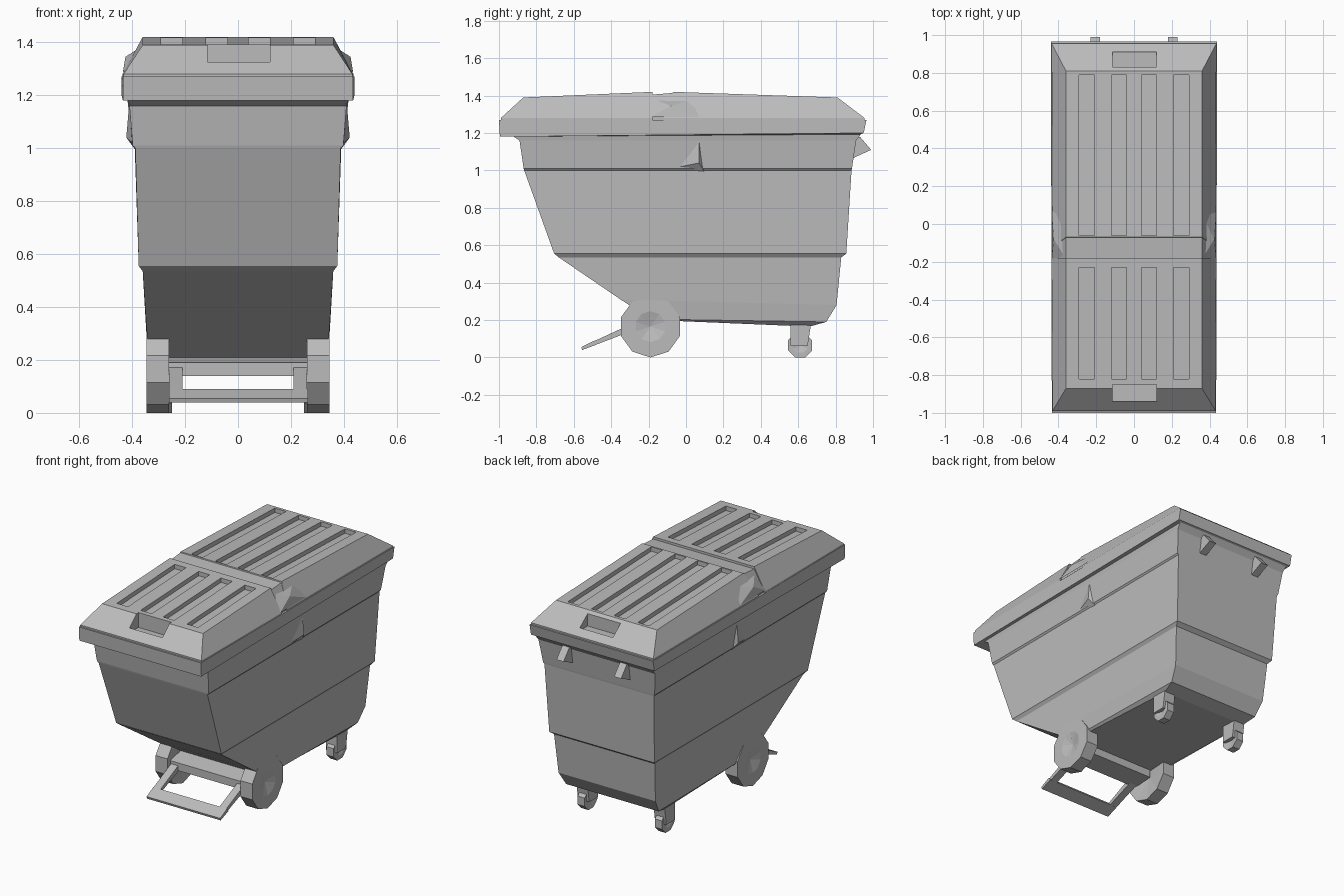
import bpy, bmesh, math
from mathutils import Vector

if "Cube" in bpy.data.objects:
    bpy.data.objects.remove(bpy.data.objects["Cube"])

grey = bpy.data.materials.new("plain grey")
grey.diffuse_color = (0.5, 0.5, 0.5, 1)
grey.use_nodes = True
grey.node_tree.nodes["Principled BSDF"].inputs["Base Color"].default_value = grey.diffuse_color


def finish(name, bm):
    bmesh.ops.recalc_face_normals(bm, faces=bm.faces)
    me = bpy.data.meshes.new(name)
    bm.to_mesh(me)
    bm.free()
    me.materials.append(grey)
    ob = bpy.data.objects.new(name, me)
    bpy.context.collection.objects.link(ob)
    return ob


def loft(name, rings):
    """Stack of rectangles: (z front, z back, y front, y back, half width front, half width back)."""
    bm = bmesh.new()
    loops = []
    for zf, zb, yf, yb, wf, wb in rings:
        loops.append([bm.verts.new(p) for p in
                      ((-wf, yf, zf), (wf, yf, zf), (wb, yb, zb), (-wb, yb, zb))])
    for a, b in zip(loops, loops[1:]):
        for i in range(4):
            j = (i + 1) % 4
            bm.faces.new((a[i], a[j], b[j], b[i]))
    bm.faces.new(loops[0])
    bm.faces.new(loops[-1])
    return finish(name, bm)


def add_prism(bm, profile, x0, x1):
    """Side profile of (y, z) points extruded across x."""
    a = [bm.verts.new((x0, y, z)) for y, z in profile]
    b = [bm.verts.new((x1, y, z)) for y, z in profile]
    n = len(a)
    for i in range(n):
        j = (i + 1) % n
        bm.faces.new((a[i], a[j], b[j], b[i]))
    bm.faces.new(a)
    bm.faces.new(b)


def prism(name, profile, x0, x1):
    bm = bmesh.new()
    add_prism(bm, profile, x0, x1)
    return finish(name, bm)


def wheel(name, x0, x1, y, r, sides, hub):
    pts = [(y + r * math.cos(2 * math.pi * (i + .5) / sides),
            r + r * math.sin(2 * math.pi * (i + .5) / sides)) for i in range(sides)]
    low = min(z for _, z in pts)
    bm = bmesh.new()
    add_prism(bm, [(a, z - low) for a, z in pts], x0, x1)
    # dished hub on both faces
    caps = [f for f in bm.faces if len(f.verts) == sides]
    for f in caps:
        bmesh.ops.inset_individual(bm, faces=[f], thickness=r * hub)
        inward = Vector(((x0 + x1) / 2 - f.calc_center_median().x, 0, 0)) * 0.5
        bmesh.ops.poke(bm, faces=[f])["verts"][0].co += inward
    return finish(name, bm)


def cut(ob, cutter):
    m = ob.modifiers.new("cut", 'BOOLEAN')
    m.operation = 'DIFFERENCE'
    m.solver = 'EXACT'
    m.object = cutter
    dg = bpy.context.evaluated_depsgraph_get()
    me = bpy.data.meshes.new_from_object(ob.evaluated_get(dg))
    ob.modifiers.clear()
    ob.data = me
    bpy.data.objects.remove(cutter)


# tapered tub with sloping front underside and a step in the back panel
loft("bin_body", [
    (0.20, 0.165, -0.17, 0.66, 0.32, 0.31),
    (0.205, 0.19, -0.19, 0.75, 0.335, 0.33),
    (0.31, 0.28, -0.35, 0.805, 0.345, 0.345),
    (0.535, 0.535, -0.68, 0.83, 0.36, 0.36),
    (0.555, 0.555, -0.705, 0.857, 0.375, 0.375),
    (1.0, 1.0, -0.865, 0.885, 0.388, 0.39),
    (1.01, 1.01, -0.868, 0.887, 0.398, 0.398),
    (1.16, 1.16, -0.89, 0.91, 0.41, 0.415),
    (1.20, 1.20, -0.95, 0.94, 0.42, 0.42)])

# overhanging rim band
loft("rim", [
    (1.18, 1.19, -0.90, 0.92, 0.41, 0.41),
    (1.18, 1.20, -0.995, 0.95, 0.435, 0.44),
    (1.27, 1.27, -1.0, 0.965, 0.435, 0.44)])


# two lids with bevelled edges, lengthwise grooves and a grip pocket
def lid(name, outline, top, groove, pocket):
    (y0, y1), (t0, z0, t1, z1) = outline, top
    ob = loft(name, [(1.26, 1.26, y0, y1, 0.432, 0.436),
                     (1.28, 1.28, y0, y1, 0.432, 0.436),
                     (z0, z1, t0, t1, 0.36, 0.36)])
    bm = bmesh.new()
    g0, g1 = groove

    def surf(y):
        return z0 + (z1 - z0) * (y - t0) / (t1 - t0)
    for x in (-0.25, -0.08, 0.08, 0.25):
        add_prism(bm, [(g0, surf(g0) - 0.028), (g1, surf(g1) - 0.028), (g1, 1.6), (g0, 1.6)],
                  x - 0.04, x + 0.04)
    p0, p1 = pocket
    add_prism(bm, [(p0, 1.295), (p1, 1.295), (p1, 1.6), (p0, 1.6)], -0.115, 0.12)
    cut(ob, finish(name + "_cutter", bm))


lid("front_lid", (-0.99, -0.18), (-0.87, 1.39, -0.18, 1.42), (-0.82, -0.23), (-0.94, -0.85))
lid("back_lid", (-0.12, 0.955), (-0.07, 1.42, 0.81, 1.39), (-0.06, 0.79), (0.83, 0.91))

# fold between the lids, with small corner wedges on both sides
loft("lid_fold", [
    (1.26, 1.26, -0.185, -0.06, 0.425, 0.425),
    (1.29, 1.29, -0.185, -0.06, 0.425, 0.425),
    (1.405, 1.415, -0.185, -0.06, 0.36, 0.36)])

for side, s in (("left", -1), ("right", 1)):
    # hinge wedge at the lid edge
    bm = bmesh.new()
    base = [bm.verts.new(p) for p in ((s * 0.435, -0.19, 1.285), (s * 0.435, 0.07, 1.285),
                                      (s * 0.37, 0.03, 1.38), (s * 0.37, -0.17, 1.38))]
    tip = bm.verts.new((s * 0.425, -0.08, 1.345))
    for i in range(4):
        bm.faces.new((base[i], base[(i + 1) % 4], tip))
    bm.faces.new(base)
    finish(side + "_hinge_wedge", bm)

    # tapering bracket on the tub wall under the rim
    bm = bmesh.new()
    base = [bm.verts.new(p) for p in ((s * 0.40, -0.03, 1.02), (s * 0.385, 0.10, 0.99),
                                      (s * 0.41, 0.07, 1.18))]
    tip = bm.verts.new((s * 0.422, 0.07, 1.04))
    for i in range(3):
        bm.faces.new((base[i], base[(i + 1) % 3], tip))
    bm.faces.new(base)
    finish(side + "_side_bracket", bm)

    # pointed grip on the back wall
    prism(side + "_back_grip", [(0.88, 1.06), (0.895, 1.17), (0.93, 1.18), (0.99, 1.11)],
          s * 0.18, s * 0.23)

    # large front wheel
    wheel(side + "_front_wheel", s * 0.26, s * 0.345, -0.19, 0.165, 10, 0.5)
    # small back caster: wheel and fork
    wheel(side + "_caster_wheel", s * 0.25, s * 0.30, 0.61, 0.07, 8, 0.4)
    prism(side + "_caster_fork", [(0.56, 0.19), (0.67, 0.19), (0.65, 0.06), (0.56, 0.06)],
          s * 0.235, s * 0.315)

# axle beam between the front wheels
prism("axle", [(-0.31, 0.14), (-0.31, 0.19), (-0.17, 0.215), (-0.17, 0.15)], -0.27, 0.27)

# sloping tow frame in front: flat bar and two arms
prism("tow_bar", [(-0.555, 0.04), (-0.56, 0.055), (-0.49, 0.09), (-0.475, 0.07)], -0.26, 0.265)
for side, s in (("left", -1), ("right", 1)):
    bm = bmesh.new()
    add_prism(bm, [(-0.555, 0.04), (-0.56, 0.055), (-0.28, 0.185), (-0.28, 0.145)],
              s * 0.21, s * 0.26)
    finish(side + "_tow_arm", bm)
